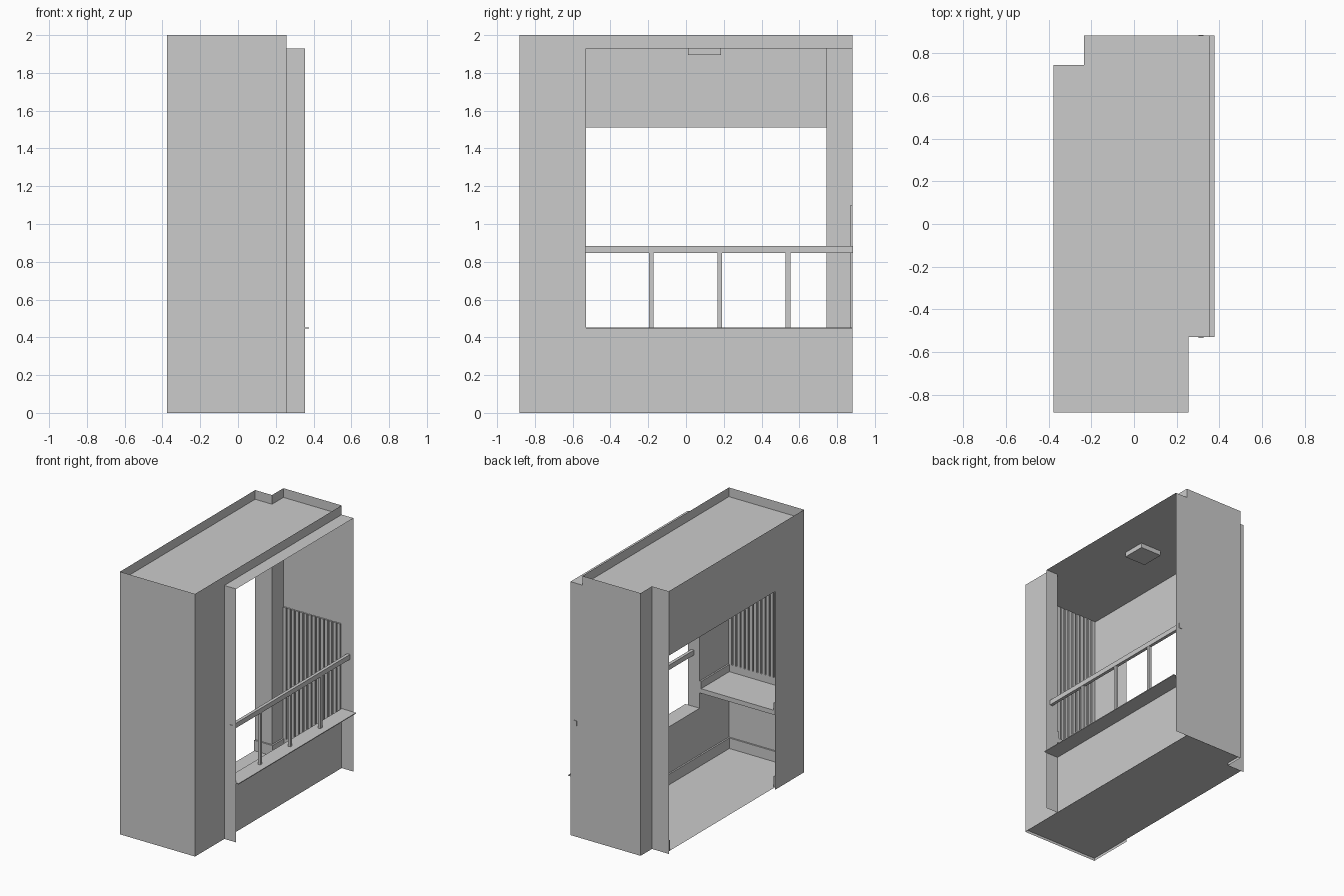
import bpy

if "Cube" in bpy.data.objects:
    bpy.data.objects.remove(bpy.data.objects["Cube"])

# Key plan coordinates
XL, XJ, XR, XE = -0.377, -0.235, 0.256, 0.356   # rear wall, jog, open-side wall, reveal edge
YF, YO, YJ, YB = -0.882, -0.53, 0.745, 0.882    # end wall, opening start, jog, end wall
ROOF, TOP, FLOOR = 1.93, 2.0, 0.02


def mesh_object(name, verts, faces):
    me = bpy.data.meshes.new(name)
    me.from_pydata(verts, [], faces)
    me.update()
    ob = bpy.data.objects.new(name, me)
    bpy.context.collection.objects.link(ob)
    return ob


def wall(name, path, z0, z1):
    """Thin upright sheet following a plan path."""
    n = len(path)
    verts = [(x, y, z) for z in (z0, z1) for x, y in path]
    faces = [(i, i + 1, n + i + 1, n + i) for i in range(n - 1)]
    return mesh_object(name, verts, faces)


def slab(name, path, z):
    """Flat horizontal sheet with a plan outline."""
    return mesh_object(name, [(x, y, z) for x, y in path], [tuple(range(len(path)))])


def boxes(name, items):
    """One object from several (x0, x1, y0, y1, z0, z1) boxes."""
    verts, faces = [], []
    for x0, x1, y0, y1, z0, z1 in items:
        b = len(verts)
        verts += [(x, y, z) for z in (z0, z1)
                  for x, y in ((x0, y0), (x1, y0), (x1, y1), (x0, y1))]
        faces += [tuple(b + i for i in f) for f in (
            (3, 2, 1, 0), (4, 5, 6, 7), (0, 1, 5, 4),
            (1, 2, 6, 5), (2, 3, 7, 6), (3, 0, 4, 7))]
    return mesh_object(name, verts, faces)


# Outer shell: closed end and jogged end
wall("end_wall", [(XL, YO), (XL, YF), (XR, YF), (XR, YO)], 0, TOP)
wall("jogged_wall", [(XR, YB), (XJ, YB), (XJ, YJ), (XL, YJ)], 0, TOP)
wall("door_lintel", [(XL, YJ), (XL, YO)], 1.51, TOP)

# Open side: reveals, low wall, parapet
wall("reveal_near", [(XR, YO), (XE, YO)], 0, ROOF)
wall("reveal_far", [(XE, YB), (XR, YB)], 0, ROOF)
wall("low_wall", [(XR, YO), (XR, YB)], 0, 0.45)
wall("parapet", [(XR, YO), (XR, YB)], ROOF, TOP)

# Floor and roof sheets
plan = [(XL, YF), (XR, YF), (XR, YB), (XJ, YB), (XJ, YJ), (XL, YJ)]
slab("floor", plan, FLOOR)
slab("roof", [(XL, YF), (XR, YF), (XR, YO), (XE, YO), (XE, YB),
              (XJ, YB), (XJ, YJ), (XL, YJ)], ROOF)

# Window shelf, handrail and balusters
boxes("window_shelf", [(XR, 0.376, YO, YB, 0.447, 0.453)])
boxes("handrail", [(0.302, 0.326, YO - 0.004, YB + 0.003, 0.847, 0.884)])
boxes("balusters", [(0.304, 0.324, y - 0.012, y + 0.012, 0.453, 0.847)
                    for y in (-0.183, 0.178, 0.54)])

# Counter in the closed end
boxes("counter", [(XL, XR, YF, YO, 0.57, 0.605)])


def skirting(name, z0, z1, d=0.012):
    boxes(name, [(XL, XR, YF, YF + d, z0, z1),
                 (XR - d, XR, YF + d, YO, z0, z1),
                 (XL, XL + d, YF + d, YO, z0, z1)])


skirting("backsplash", 0.605, 0.66)
skirting("end_skirting", FLOOR, 0.1)
boxes("far_skirting", [(XJ, XR, YB - 0.012, YB, FLOOR, 0.1),
                       (XR - 0.012, XR, YO, YB - 0.012, FLOOR, 0.1),
                       (XJ, XJ + 0.012, YJ, YB - 0.012, FLOOR, 0.1),
                       (XL, XJ + 0.012, YJ - 0.012, YJ, FLOOR, 0.1)])


# Vertical slat cladding on both end walls
def slats(name, x0, x1, y0, y1, z0, z1, count):
    p = (x1 - x0) / count
    boxes(name, [(x0 + (i + 0.16) * p, x0 + (i + 0.84) * p, y0, y1, z0, z1)
                 for i in range(count)])


slats("slats_near", XL, XR, YF, YF + 0.012, 0.66, ROOF, 18)
slats("slats_far", XJ, XR, YB - 0.012, YB, 0.1, 1.1, 14)

# Ceiling light
boxes("ceiling_light", [(-0.088, 0.088, 0.01, 0.186, 1.895, ROOF)])
